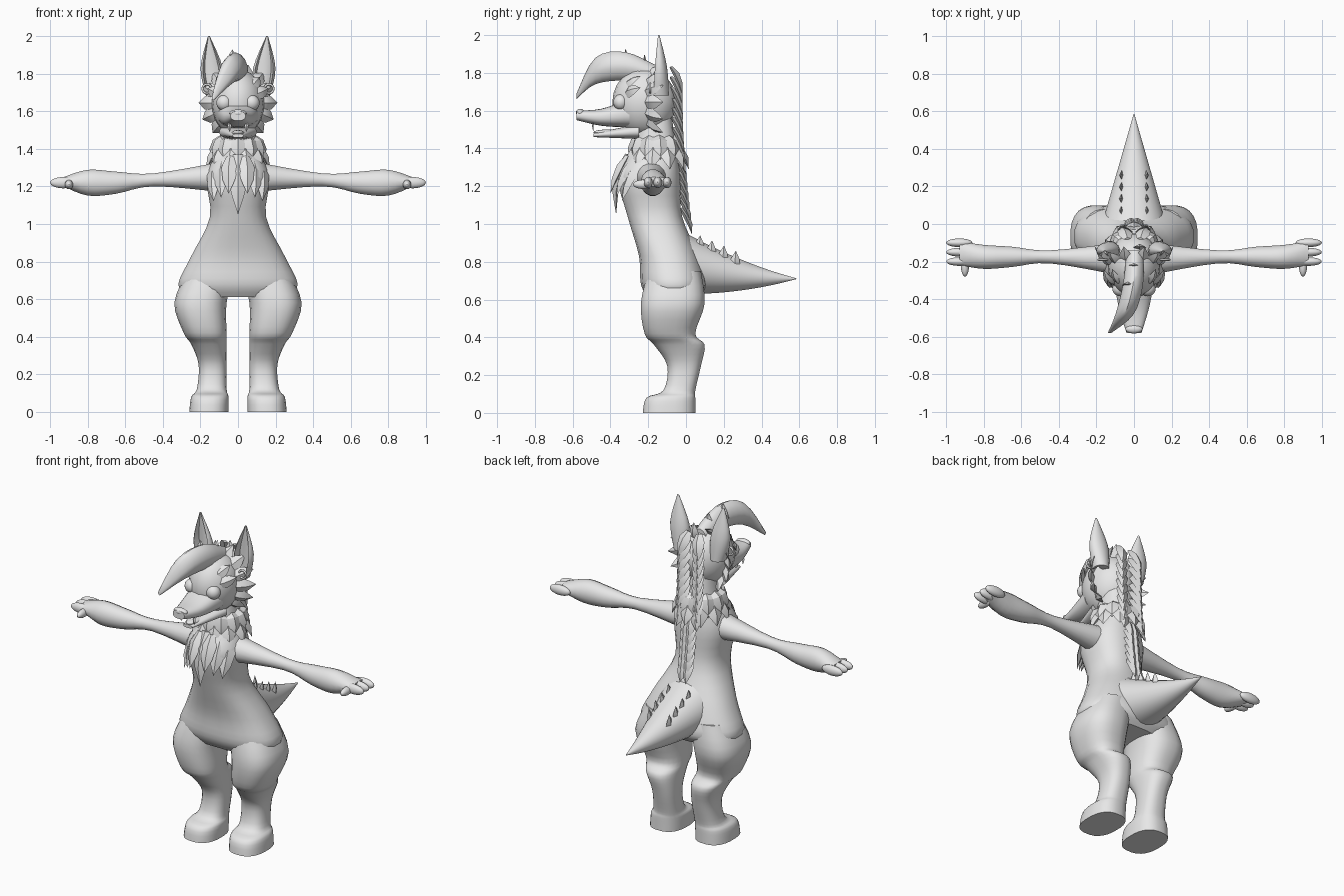
import bpy
import bmesh
import math
from mathutils import Vector

cube = bpy.data.objects.get("Cube")
if cube:
    bpy.data.objects.remove(cube, do_unlink=True)

colour = (.8, .8, .8, 1)
grey = bpy.data.materials.new("plain grey")
grey.use_nodes = True
grey.diffuse_color = colour
grey.node_tree.nodes["Principled BSDF"].inputs["Base Color"].default_value = colour

FRONT = Vector((0, -1, 0))
BACK = Vector((0, 1, 0))
DOWN = Vector((0, 0, -1))
SIDES = {"left": 1, "right": -1}


def finish(name, bm, angle=40):
    """Turn a bmesh into a shaded object."""
    bmesh.ops.recalc_face_normals(bm, faces=bm.faces)
    mesh = bpy.data.meshes.new(name)
    bm.to_mesh(mesh)
    bm.free()
    mesh.materials.append(grey)
    obj = bpy.data.objects.new(name, mesh)
    bpy.context.collection.objects.link(obj)
    bpy.ops.object.select_all(action="DESELECT")
    obj.select_set(True)
    bpy.context.view_layer.objects.active = obj
    bpy.ops.object.shade_smooth_by_angle(angle=math.radians(angle))


def smooth_rows(rows, steps=4):
    """Pass a smooth spline through the given sections."""
    points = [Vector(row) for row in rows]
    padded = [points[0], *points, points[-1]]
    result = []
    for a, b, c, d in zip(padded, padded[1:], padded[2:], padded[3:]):
        for k in range(steps):
            t = k / steps
            cubic = 3 * (b - c) + d - a
            square = 2 * a - 5 * b + 4 * c - d
            result.append(b + t * (c - a + t * (square + t * cubic)) / 2)
    return result + [points[-1]]


def bridge(bm, rings):
    """Join neighbouring rings of vertices with quads."""
    for lower, upper in zip(rings, rings[1:]):
        for i in range(len(lower)):
            bm.faces.new((lower[i - 1], lower[i], upper[i], upper[i - 1]))


def loft(name, axis, rows, power=2, sides=24, mirror=1, dent=0):
    """Skin rounded sections (position, a_min, a_max, b_min, b_max) along an axis."""
    bm = bmesh.new()
    rings = []
    for t, a_min, a_max, b_min, b_max in smooth_rows(rows):
        ring = []
        for i in range(sides):
            angle = math.tau * (i + .5) / sides
            c, s = math.cos(angle), math.sin(angle)
            u = math.copysign(abs(c) ** (2 / power), c)
            v = math.copysign(abs(s) ** (2 / power), s)
            if s < 0 and abs(u) < .75:
                v += dent
            a = (a_min + a_max + u * (a_max - a_min)) / 2
            b = (b_min + b_max + v * (b_max - b_min)) / 2
            x, y, z = {"x": (t, a, b), "y": (a, t, b), "z": (a, b, t)}[axis]
            ring.append(bm.verts.new((x * mirror, y, z)))
        rings.append(ring)
    bridge(bm, rings)
    bm.faces.new(rings[0])
    bm.faces.new(rings[-1])
    finish(name, bm)


def even(rows):
    """Sections that are symmetric in x, given by half width."""
    return [(t, -half, half, low, high) for t, half, low, high in rows]


def ball(name, centre, size):
    bm = bmesh.new()
    bmesh.ops.create_uvsphere(bm, u_segments=20, v_segments=12, radius=1)
    bmesh.ops.scale(bm, vec=size, verts=bm.verts)
    bmesh.ops.translate(bm, vec=centre, verts=bm.verts)
    finish(name, bm)


def tuft(bm, base, tip, width, out, bulge=.25):
    """A pointed leaf of fur that bows towards out."""
    base, tip = Vector(base), Vector(tip)
    along = tip - base
    across = along.cross(out).normalized() * width / 2
    up = across.cross(along).normalized() * width / 2
    rings = []
    for f, w in ((0, .5), (.3, 1), (.65, .75)):
        middle = base + along * f + up * bulge * 4 * f * (1 - f)
        corners = (across * w, up * w / 2, -across * w, -up * w / 3)
        rings.append([bm.verts.new(middle + corner) for corner in corners])
    bridge(bm, rings)
    bm.faces.new(rings[0])
    end = bm.verts.new(tip)
    for i in range(4):
        bm.faces.new((rings[-1][i - 1], rings[-1][i], end))


# Torso and neck
loft("torso", "z", even([
    (.61, .27, -.2, .06), (.68, .32, -.24, .11), (.83, .25, -.25, .07),
    (1.04, .15, -.31, -.02), (1.25, .17, -.36, -.03), (1.4, .11, -.28, -.05),
    (1.6, .08, -.24, -.08)]), power=2.4)

# Tail, tapering to a raised point
tail = []
for k in range(6):
    rest = 1 - k / 5
    centre = .71 + .08 * rest ** 2
    tail.append((.585 * (1 - rest), .17 * rest + .002,
                 centre - .16 * rest - .002, centre + .16 * rest + .002))
loft("tail", "y", even(tail))

for label, side in SIDES.items():
    # Leg with a bent hock and a broad foot
    loft(label + "_leg", "z", [
        (0, .05, .26, -.23, .05), (.08, .05, .25, -.21, .05), (.12, .06, .22, -.12, .05),
        (.25, .06, .21, -.1, .08), (.36, .06, .25, -.17, .1), (.42, .06, .29, -.22, .05),
        (.58, .06, .34, -.24, .1), (.75, .02, .27, -.2, .08)], power=2.5, mirror=side)

    # Arm, three fingers and a thumb
    loft(label + "_arm", "x", [
        (.1, -.27, -.1, 1.17, 1.33), (.45, -.21, -.14, 1.2, 1.27), (.65, -.23, -.12, 1.16, 1.28),
        (.8, -.24, -.11, 1.15, 1.29), (.93, -.22, -.09, 1.2, 1.25)], sides=16, mirror=side)
    for k, finger in enumerate(("index", "middle", "outer")):
        ball(f"{label}_{finger}_finger", (side * .93, .05 * k - .2, 1.22), (.07, .023, .03))
    ball(label + "_thumb", (side * .9, -.22, 1.21), (.022, .06, .025))

    # Cupped ear with a ring
    loft(label + "_ear", "z", [
        (1.68, .08, .17, -.19, -.09), (1.83, .08, .2, -.18, -.1),
        (2, .15, .16, -.15, -.14)], mirror=side, dent=1.1)
    bpy.ops.mesh.primitive_torus_add(
        location=(side * .165, -.19, 1.72), rotation=(math.pi / 2, 0, 0),
        major_radius=.024, minor_radius=.006, major_segments=20, minor_segments=8)
    ring = bpy.context.object
    ring.name = label + "_ear_ring"
    ring.data.materials.append(grey)
    bpy.ops.object.shade_smooth()

    # Eye
    ball(label + "_eye", (side * .073, -.345, 1.645), (.042, .04, .042))

# Head
skull = Vector((0, -.22, 1.645))
ball("skull", skull, (.14, .17, .18))
loft("muzzle", "y", even([
    (-.3, .11, 1.51, 1.66), (-.45, .08, 1.52, 1.61), (-.58, .04, 1.55, 1.6)]), power=2.4)
loft("jaw", "y", even([(-.25, .1, 1.45, 1.53), (-.49, .03, 1.46, 1.48)]), power=2.4)
ball("tongue", (0, -.42, 1.485), (.035, .07, .015))
ball("nose", (0, -.56, 1.59), (.045, .023, .02))
bm = bmesh.new()
for side in SIDES.values():
    fang = Vector((side * .045, -.49, 1.54))
    tuft(bm, fang, fang + DOWN * .05, .02, FRONT)
finish("fangs", bm)

# Sweeping forelock
loft("forelock", "y", [
    (-.14, -.04, .05, 1.74, 1.83), (-.32, -.06, .05, 1.76, 1.91),
    (-.48, -.1, 0, 1.74, 1.88), (-.58, -.14, -.12, 1.66, 1.69)], power=1.7, sides=14)

# Cheek, brow and crown fur fanned round the head
bm = bmesh.new()
for side in SIDES.values():
    for angle in range(-50, 90, 25):
        a = math.radians(angle)
        ray = Vector((side * math.cos(a), 0, math.sin(a)))
        tuft(bm, skull + ray * .1, skull + ray * .21 + BACK * .1, .09, ray + FRONT)
        if angle > 0:
            brow = skull + FRONT * .1
            tuft(bm, brow + ray * .1, brow + ray * .18 + BACK * .08, .07, ray + FRONT)
for k in range(3):
    crest = Vector((.03 * (k - 1), .1 * k - .32, 1.93 - .03 * k))
    tuft(bm, crest + DOWN * .12 + FRONT * .02, crest, .07, BACK)
finish("head_fur", bm, 30)

# Neck ruff, two overlapping rings of tufts
bm = bmesh.new()
count = 11
for row in range(2):
    core = Vector((0, -.155, 1.47 - .05 * row))
    for i in range(count):
        a = math.tau * (i + row / 2) / count
        ray = Vector((math.sin(a), -math.cos(a), 0))
        reach = .145 + .025 * row
        tuft(bm, core + ray * .08, core + ray * reach + DOWN * .13, .1, ray, .35)
finish("neck_ruff", bm, 30)

# Chest fur
bm = bmesh.new()
tuft(bm, (0, -.31, 1.37), (0, -.37, 1.05), .1, FRONT, .5)
for side in SIDES.values():
    for k in range(1, 4):
        root = Vector((side * .04 * k, .03 * k - .34, 1.38 - .02 * k))
        tip = root + Vector((side * .01, -.09, -.2))
        tuft(bm, root, tip, .09, FRONT + Vector((side * k / 5, 0, 0)))
finish("chest_fur", bm, 30)

# Mane down the spine, wide on the head and narrow on the back
bm = bmesh.new()
steps = 15
for k in range(steps):
    u = k / steps
    root = Vector((0, .06 * u * u - .08, 1.83 - .8 * u))
    spread = .035 if u < .6 else .01
    for side in SIDES.values():
        offset = Vector((side * spread, 0, 0))
        lean = offset + BACK * .06 + DOWN * .14
        tuft(bm, root + offset, root + offset + lean, .08, BACK + offset * 4)
finish("mane", bm, 30)

# Two rows of tail spikes
bm = bmesh.new()
for side in SIDES.values():
    for k in range(4):
        tip = Vector((side * .07, .075 + .063 * k, .94 - .027 * k))
        root = tip + DOWN * .12 + FRONT * .01 - Vector((side * .015, 0, 0))
        tuft(bm, root, tip, .06, Vector((side, 0, 0)), .1)
finish("tail_spikes", bm, 30)
